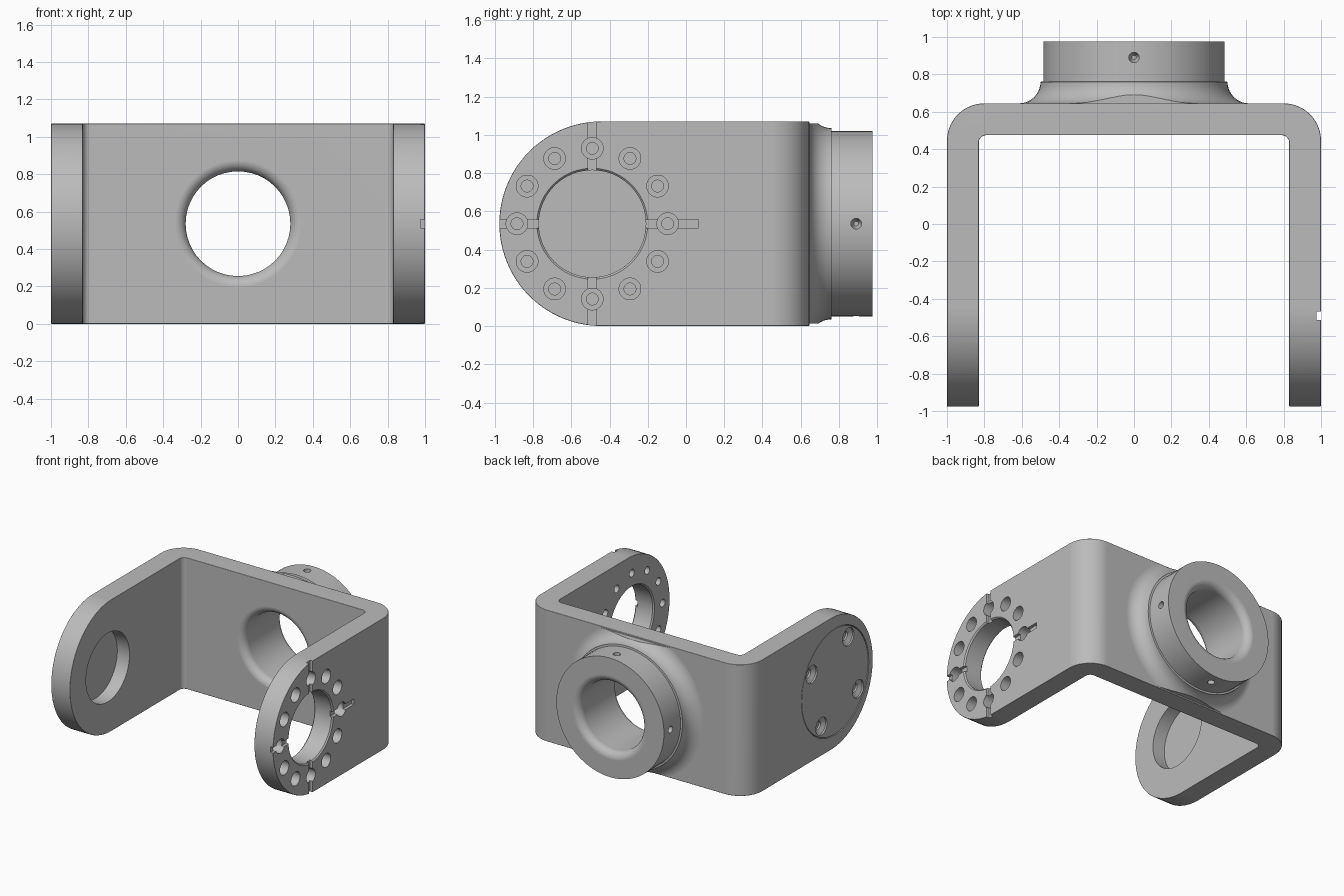
import bpy, bmesh, math
from mathutils import Vector

if "Cube" in bpy.data.objects:
    bpy.data.objects.remove(bpy.data.objects["Cube"])

metal = bpy.data.materials.new("satin grey metal")
metal.use_nodes = True
GREY = (0.5, 0.5, 0.5, 1)
metal.diffuse_color = GREY
metal.node_tree.nodes["Principled BSDF"].inputs["Base Color"].default_value = GREY

H = 1.07                            # bracket height
MID = H / 2
ARM_Y, BOLT_R = -0.49, 0.394        # arm bore centre and bolt circle
HUB = Vector((0, 0, MID))


def make(name, bm):
    bmesh.ops.recalc_face_normals(bm, faces=bm.faces)
    mesh = bpy.data.meshes.new(name)
    bm.to_mesh(mesh)
    bm.free()
    mesh.materials.append(metal)
    ob = bpy.data.objects.new(name, mesh)
    bpy.context.collection.objects.link(ob)
    return ob


def prism(name, points, direction):
    bm = bmesh.new()
    face = bm.faces.new([bm.verts.new(p) for p in points])
    new = bmesh.ops.extrude_face_region(bm, geom=[face])["geom"]
    bmesh.ops.translate(bm, vec=direction,
                        verts=[v for v in new if isinstance(v, bmesh.types.BMVert)])
    return make(name, bm)


def box(name, lo, hi):
    pts = [(lo[0], lo[1], lo[2]), (hi[0], lo[1], lo[2]),
           (hi[0], hi[1], lo[2]), (lo[0], hi[1], lo[2])]
    return prism(name, pts, (0, 0, hi[2] - lo[2]))


def lathe(name, profile, origin, axis, n=32):
    """Closed solid turned from (radius, height) pairs along an axis."""
    axis, origin = Vector(axis).normalized(), Vector(origin)
    u = axis.orthogonal().normalized()
    v = axis.cross(u)
    bm = bmesh.new()
    rings = []
    for r, h in profile:
        angles = [math.tau * i / n for i in range(n)]
        rings.append([bm.verts.new(origin + axis * h + (u * math.cos(a) + v * math.sin(a)) * r)
                      for a in angles])
    for a, b in zip(rings, rings[1:]):
        for i in range(n):
            j = (i + 1) % n
            bm.faces.new((a[i], a[j], b[j], b[i]))
    bm.faces.new(rings[0])
    bm.faces.new(rings[-1])
    return make(name, bm)


def arc(cx, cy, r, start, end, n):
    return [(cx + r * math.cos(math.radians(start + (end - start) * i / n)),
             cy + r * math.sin(math.radians(start + (end - start) * i / n)))
            for i in range(n + 1)]


def bake(ob):
    graph = bpy.context.evaluated_depsgraph_get()
    mesh = bpy.data.meshes.new_from_object(ob.evaluated_get(graph))
    ob.modifiers.clear()
    ob.data = mesh


def boolean(ob, operation, tools):
    for tool in tools:
        mod = ob.modifiers.new(operation, 'BOOLEAN')
        mod.operation, mod.solver, mod.object = operation, 'EXACT', tool
        bake(ob)
        bpy.data.objects.remove(tool)


def bevel(ob, width):
    mod = ob.modifiers.new("soft edges", 'BEVEL')
    mod.width, mod.segments = width, 3
    mod.limit_method, mod.angle_limit = 'ANGLE', math.radians(40)
    bake(ob)


# U-shaped yoke, mirrored half profile seen from above
half = [(0.83, -0.976)] + [(1.0, -0.976)] + arc(0.8, 0.445, 0.2, 0, 90, 14)
inner = arc(0.79, 0.435, 0.04, 90, 0, 6)
outer = half[1:] + [(-x, y) for x, y in reversed(half[1:])]
hollow = [(-0.83, -0.976)] + [(-x, y) for x, y in reversed(inner)] + inner + [half[0]]
yoke = prism("yoke", [(x, y, 0) for x, y in outer + hollow], (0, 0, H))

# Round the arm ends
side = arc(-0.976 + MID, MID, MID, 90, 270, 48) + [(0.8, 0), (0.8, H)]
boolean(yoke, 'INTERSECT', [prism("arm_outline", [(-1.2, y, z) for y, z in side], (2.4, 0, 0))])
bevel(yoke, 0.015)

# Back collar with a flared foot, trimmed to the yoke height
foot = [(r, y) for r, y in arc(0.615, 0.76, 0.115, 270, 180, 10)]
collar = lathe("collar", [(0.615, 0.56)] + foot + [(0.485, 0.762), (0.485, 0.976)],
               HUB, (0, 1, 0), 64)
boolean(collar, 'INTERSECT', [box("trim", (-0.9, 0.5, 0.012), (0.9, 1.1, H - 0.012))])
boolean(yoke, 'UNION', [collar])

# Bore with rounded mouths at both ends
mouth = 0.06
bore = [(0.28 + mouth, 0.4)] + arc(0.28 + mouth, 0.475 + mouth, mouth, 270, 180, 8)
bore += arc(0.28 + mouth, 0.976 - mouth, mouth, 180, 90, 8) + [(0.28 + mouth, 1.1)]
cuts = [lathe("bore", bore, HUB, (0, 1, 0), 48)]

# Set screw holes around the collar
for d in ((1, 0, 0), (-1, 0, 0), (0, 0, 1), (0, 0, -1)):
    cuts.append(lathe("set_screw_hole", [(0.012, 0.37), (0.028, 0.4), (0.028, 0.6)],
                      (0, 0.89, MID), d, 16))

# Left arm: chamfered bearing hole, stepped bolt holes, key slots
cuts.append(lathe("left_bore", [(0.29, 0.7), (0.29, 0.83), (0.28, 0.84), (0.28, 0.99),
                                (0.29, 1.0), (0.29, 1.1)], (0, ARM_Y, MID), (1, 0, 0), 48))
for i in range(12):
    a = math.tau * i / 12
    centre = (0, ARM_Y + BOLT_R * math.cos(a), MID + BOLT_R * math.sin(a))
    cuts.append(lathe("bolt_hole", [(0.031, 0.7), (0.031, 0.91), (0.057, 0.91), (0.057, 1.1)],
                      centre, (1, 0, 0), 20))
w = 0.023
for lo_y, hi_y, lo_z, hi_z in ((-1.1, -0.75, MID - w, MID + w), (-0.23, 0.065, MID - w, MID + w),
                               (ARM_Y - w, ARM_Y + w, -0.1, 0.27),
                               (ARM_Y - w, ARM_Y + w, 0.8, 1.2)):
    cuts.append(box("key_slot", (0.975, lo_y, lo_z), (1.1, hi_y, hi_z)))

# Right arm: hole with an outer seat for the cover
cuts.append(lathe("right_bore", [(0.28, 0.7), (0.28, 0.94), (0.434, 0.94), (0.434, 1.1)],
                  (0, ARM_Y, MID), (-1, 0, 0), 64))
boolean(yoke, 'DIFFERENCE', cuts)

# Cover disc with four countersunk holes
cover = lathe("right_cover", [(0.43, 0.9401), (0.43, 0.995), (0.427, 0.998)],
              (0, ARM_Y, MID), (-1, 0, 0), 64)
sinks = []
for deg in (60, 150, 240, 330):
    a = math.radians(deg)
    sinks.append(lathe("countersink", [(0.035, 0.95), (0.035, 0.965), (0.072, 0.985), (0.072, 1.1)],
                       (0, ARM_Y - 0.345 * math.cos(a), MID + 0.345 * math.sin(a)),
                       (-1, 0, 0), 24))
boolean(cover, 'DIFFERENCE', sinks)

# Smooth shading with crisp edges
for ob in (yoke, cover):
    bpy.ops.object.select_all(action='DESELECT')
    ob.select_set(True)
    bpy.context.view_layer.objects.active = ob
    bpy.ops.object.shade_smooth_by_angle(angle=math.radians(35))
    mod = ob.modifiers.new("even shading", 'WEIGHTED_NORMAL')
    mod.keep_sharp = True
